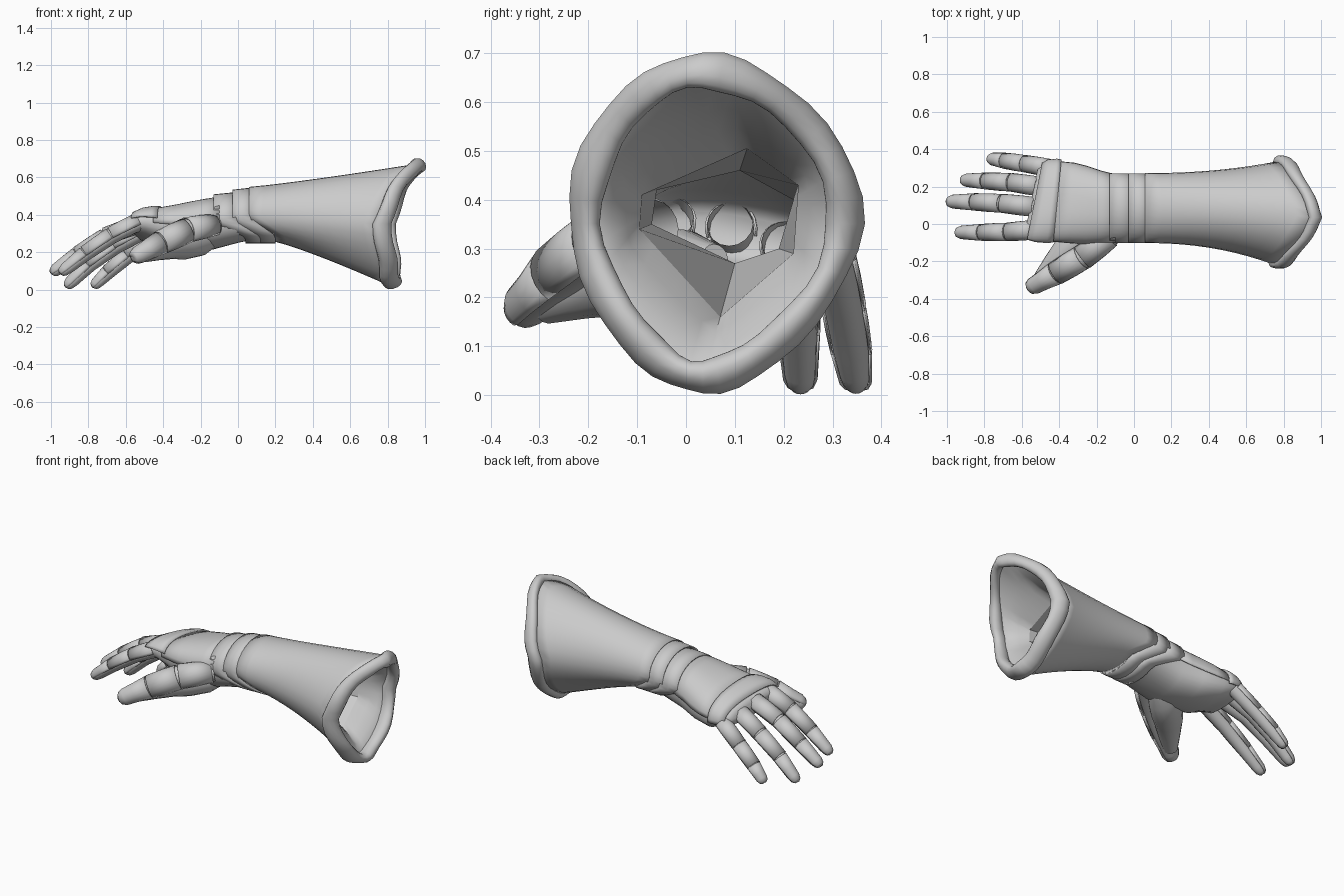
import bpy, bmesh, math
from math import sin, cos, pi
from mathutils import Vector

if "Cube" in bpy.data.objects:
    bpy.data.objects.remove(bpy.data.objects["Cube"])

grey = bpy.data.materials.new("plain_grey")
grey.use_nodes = True
grey.diffuse_color = (0.6, 0.6, 0.6, 1)
grey.node_tree.nodes["Principled BSDF"].inputs["Base Color"].default_value = (0.6, 0.6, 0.6, 1)


def loft(name, rings, closed=True, caps=(False, False), loop=False, thick=0, angle=40):
    """Skin a list of point rings; optional end caps and shell thickness."""
    bm = bmesh.new()
    vs = [[bm.verts.new(p) for p in r] for r in rings]
    n = len(rings[0])
    pairs = list(zip(vs, vs[1:])) + ([(vs[-1], vs[0])] if loop else [])
    for a, b in pairs:
        for i in range(n if closed else n - 1):
            j = (i + 1) % n
            bm.faces.new((a[i], a[j], b[j], b[i]))
    if caps[0]:
        bm.faces.new(vs[0])
    if caps[1]:
        bm.faces.new(vs[-1])
    bmesh.ops.recalc_face_normals(bm, faces=bm.faces)
    me = bpy.data.meshes.new(name)
    bm.to_mesh(me)
    bm.free()
    ob = bpy.data.objects.new(name, me)
    bpy.context.collection.objects.link(ob)
    me.materials.append(grey)
    bpy.ops.object.select_all(action="DESELECT")
    ob.select_set(True)
    bpy.context.view_layer.objects.active = ob
    bpy.ops.object.shade_smooth_by_angle(angle=math.radians(angle))
    if thick:
        mod = ob.modifiers.new("shell", "SOLIDIFY")
        mod.thickness = thick
        mod.offset = 0
    return ob


def angles(n, start=0, end=2 * pi, full=True):
    return [start + (end - start) * i / (n if full else n - 1) for i in range(n)]


def mix(a, b, t):
    return a + (b - a) * t


def edge_x(top, bottom, s):
    """Plate edge: straight across the top and sides, swept back underneath."""
    return mix(top, bottom, min(1, max(0, (-s - 0.15) / 0.6)))


# Sleeve: flares from the wrist to a rim that peaks at the top
def sleeve_point(a, t):
    s, c = sin(a), cos(a)
    x0 = edge_x(0.06, 0.2, s)
    x1 = 0.75 + 0.012 * c + (0.11 * s + 0.1 * (1 - abs(c)) if s > 0 else -0.04 * s)
    ty, tz = t ** 2.2, t ** 1.15
    ry, rz = mix(0.185, 0.272, ty), mix(0.145, 0.32, tz)
    yc, zc = mix(0.085, 0.06, ty) - 0.025 * ty * s * s, mix(0.402, 0.351, tz)
    return Vector((mix(x0, x1, t), yc + ry * c * (1 + t * (0.08 * s - 0.2 * s * s)), zc + rz * s))


loft("sleeve", [[sleeve_point(a, t / 10) for a in angles(32)] for t in range(11)], thick=0.004)

# Faceted lining tube from the wrist to a six-sided mouth just inside the rim
mouth = [(0.07, 0.16), (0.22, 0.29), (0.23, 0.43), (0.125, 0.505), (-0.09, 0.41), (-0.095, 0.34)]
wrist = [(0.1, 0.27), (0.19, 0.3), (0.22, 0.4), (0.11, 0.46), (-0.06, 0.42), (-0.07, 0.35)]
loft("sleeve_lining", [[Vector((x, y, z)) for y, z in ring]
                       for x, ring in ((0.66, mouth), (0.2, wrist))], angle=15)

# Smooth funnel rolling from the rim down to the lining mouth
funnel = [[] for _ in range(5)]
for i, a in enumerate(angles(36, -pi / 2, 1.5 * pi)):
    k, f = divmod(i, 6)
    y, z = [mix(u, v, f / 6) for u, v in zip(mouth[k], mouth[(k + 1) % 6])]
    start, end = sleeve_point(a, 1) + Vector((0.03, 0, 0)), Vector((0.66, y, z))
    for j, ring in enumerate(funnel):
        t = j / 4
        p = start.lerp(end, t)
        p.x += 0.03 * sin(pi * t)
        ring.append(p)
loft("sleeve_funnel", funnel, angle=60)

# Rolled rim with uneven bumps
rim = []
for a in angles(40):
    out = Vector((0, cos(a), sin(a)))
    r = 0.035 + 0.003 * sin(5 * a + 1) + 0.003 * cos(9 * a)
    wide = 0.05 - 0.015 * max(0, sin(a))
    mid = sleeve_point(a, 1) + Vector((wide - 0.018 + 0.006 * sin(7 * a), 0, 0)) - out * 0.006
    rim.append([mid + out * (r * cos(b) - 0.25 * r * sin(b)) + Vector((wide * sin(b), 0, 0))
                for b in angles(12)])
loft("sleeve_rim", rim, loop=True, angle=60)

# Wrist bands: stepped overlapping cuffs
for name, t0, b0, t1, b1, top in (("wrist_band_lower", -0.13, 0.04, -0.01, 0.12, 0.505),
                                  ("wrist_band_upper", -0.03, 0.09, 0.08, 0.2, 0.53)):
    rings = []
    for k in (0, 0.5, 1):
        zt = top + 0.012 * k
        rings.append([Vector((edge_x(mix(t0, t1, k), mix(b0, b1, k), sin(a)),
                              0.085 + 0.182 * cos(a),
                              (zt + 0.25) / 2 + (zt - 0.25) / 2 * sin(a))) for a in angles(32)])
    loft(name, rings, thick=0.008)

# Hand sections: x, y min, y max, z centre, half height, tilt, yaw
HAND = [(0.1, -0.085, 0.25, 0.39, 0.12, 0, 0),
        (0.0, -0.09, 0.25, 0.375, 0.125, 0, 0),
        (-0.13, -0.095, 0.26, 0.35, 0.135, -0.03, 0),
        (-0.25, -0.1, 0.30, 0.33, 0.13, -0.08, 0.02),
        (-0.38, -0.09, 0.33, 0.32, 0.11, -0.13, 0.08),
        (-0.47, -0.08, 0.325, 0.33, 0.08, -0.17, 0.14),
        (-0.53, -0.07, 0.31, 0.33, 0.058, -0.17, 0.2),
        (-0.55, -0.05, 0.29, 0.33, 0.035, -0.17, 0.2)]


def hand_ring(x, arc, grow=0):
    for p, q in zip(HAND, HAND[1:]):
        if q[0] <= x <= p[0]:
            t = (x - p[0]) / (q[0] - p[0])
            _, y0, y1, zc, rz, tilt, yaw = [mix(u, v, t) for u, v in zip(p, q)]
            break
    ring = []
    for a in arc:
        c, s = cos(a), sin(a)
        dy = ((y1 - y0) / 2 + grow) * math.copysign(abs(c) ** 0.85, c)
        dz = (rz + grow) * math.copysign(abs(s) ** 0.85, s)
        ring.append(Vector((x + yaw * dy, (y0 + y1) / 2 + dy, zc + dz + tilt * dy)))
    return ring


loft("hand", [hand_ring(h[0], angles(32)) for h in HAND], caps=(False, True), angle=60)
loft("back_plate", [hand_ring(x, angles(21, 0.0, pi, False), 0.006)
                    for x in (-0.1, -0.18, -0.25, -0.33, -0.43)], closed=False, thick=0.006)
loft("knuckle_plate", [hand_ring(x, angles(21, -0.1, pi - 0.2, False), g) for x, g in
                       ((-0.41, 0.012), (-0.44, 0.018), (-0.49, 0.02), (-0.53, 0.014))],
     closed=False, thick=0.01)


def tube(name, path, radii, up=(0, 0, 1), arc=None, thick=0, caps=(False, False)):
    """Sweep a circle, or an arc of it, along a path."""
    path = [Vector(p) for p in path]
    rings = []
    for i, p in enumerate(path):
        d = (path[min(i + 1, len(path) - 1)] - path[max(i - 1, 0)]).normalized()
        u = Vector(up)
        u = (u - d * u.dot(d)).normalized()
        side = d.cross(u)
        rings.append([p + (side * cos(a) + u * sin(a)) * radii[i] for a in (arc or angles(16))])
    return loft(name, rings, closed=arc is None, thick=thick, caps=caps, angle=50)


def digit(name, joints, radii, up=(0, 0, 1)):
    """Padded finger with a rounded tip and an overlapping plate on each segment."""
    pts = [Vector(j) for j in joints]
    d = (pts[-1] - pts[-2]).normalized()
    path, rr = pts[:-1], list(radii[:-1])
    for back, f in ((0.05, 1), (0.02, 0.85), (0.006, 0.6), (0, 0.25)):
        path = path + [pts[-1] - d * back]
        rr.append(radii[-1] * f)
    tube(name, path, rr, up, caps=(False, True))
    arc = angles(13, -0.25, pi + 0.25, False)
    for i, (p, q) in enumerate(zip(pts, pts[1:])):
        r0, r1 = radii[i] * 1.08, radii[i + 1] * 1.1
        label = name + "_plate_" + str(i + 1)
        if i < len(pts) - 2:
            tube(label, [p.lerp(q, t) for t in (0.06, 0.5, 1.04)],
                 [r0, mix(r0, r1, 0.5) * 1.03, r1], up, arc, 0.005)
        else:
            tube(label, [p.lerp(q, t) for t in (0.06, 0.5, 0.8, 0.94, 1)],
                 [r0, r1 * 1.02, r1 * 0.92, r1 * 0.68, r1 * 0.3], up, arc, 0.005)


digit("index_finger", [(-0.52, -0.03, 0.365), (-0.67, -0.042, 0.29), (-0.81, -0.045, 0.195),
                       (-0.95, -0.045, 0.085)], (0.046, 0.043, 0.039, 0.033))
digit("middle_finger", [(-0.52, 0.09, 0.35), (-0.7, 0.11, 0.285), (-0.85, 0.118, 0.19),
                        (-0.998, 0.12, 0.085)], (0.047, 0.044, 0.04, 0.034))
digit("ring_finger", [(-0.5, 0.2, 0.315), (-0.65, 0.222, 0.235), (-0.79, 0.23, 0.135),
                      (-0.92, 0.235, 0.012)], (0.046, 0.043, 0.039, 0.033))
digit("little_finger", [(-0.45, 0.3, 0.285), (-0.58, 0.322, 0.185), (-0.69, 0.338, 0.095),
                        (-0.775, 0.35, 0.012)], (0.042, 0.04, 0.037, 0.031))
digit("thumb", [(-0.12, -0.06, 0.345), (-0.27, -0.17, 0.315), (-0.41, -0.255, 0.25),
                (-0.565, -0.345, 0.165)], (0.055, 0.064, 0.06, 0.047), (0, -0.75, 0.65))

# Padding between thumb and palm
tube("thumb_web", [(-0.1, 0.06, 0.28), (-0.2, 0.0, 0.26), (-0.29, -0.07, 0.25),
                   (-0.36, -0.14, 0.24), (-0.43, -0.215, 0.215), (-0.5, -0.29, 0.185)],
     (0.03, 0.08, 0.09, 0.078, 0.06, 0.04), caps=(True, True))
